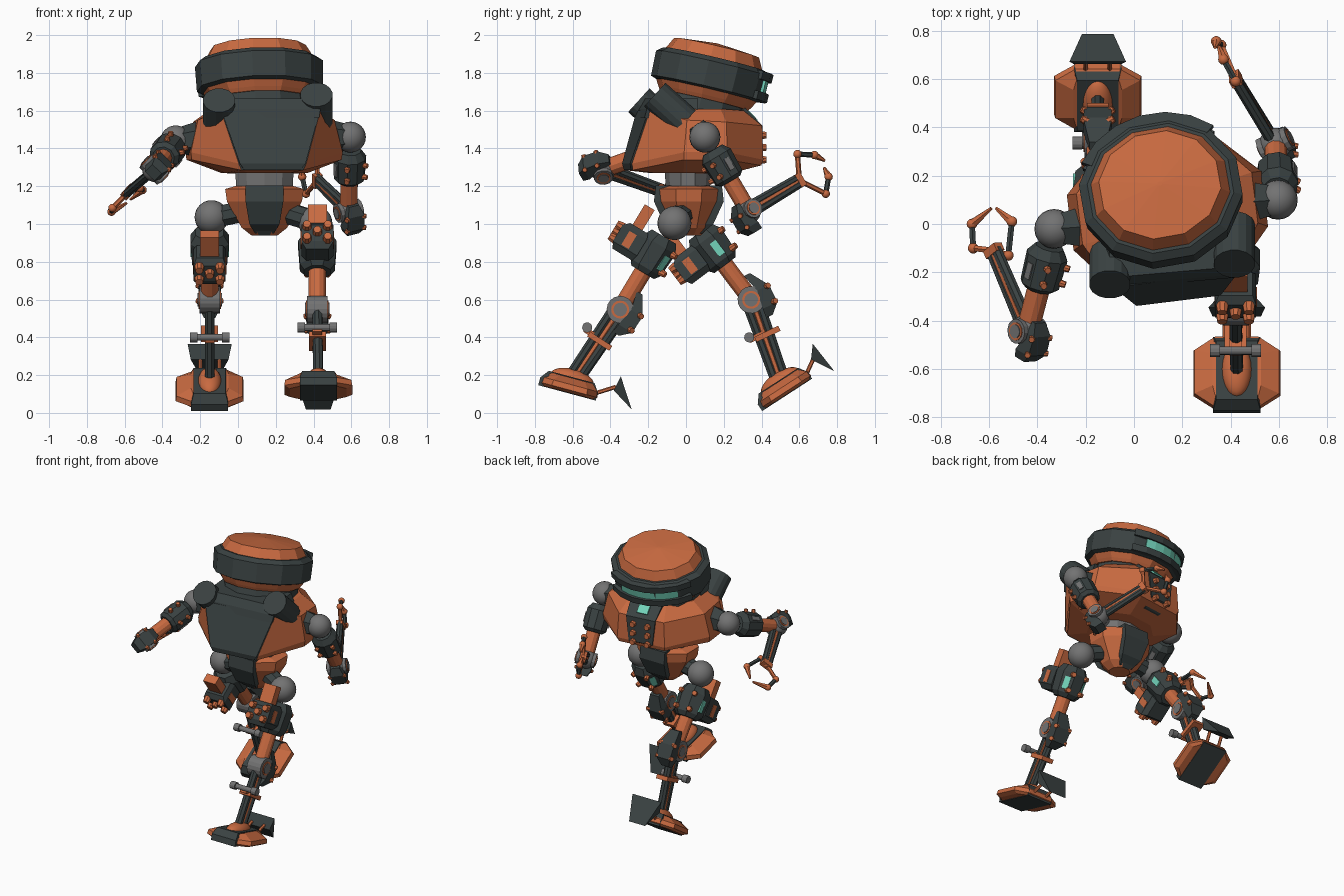
import bpy, bmesh, math
from mathutils import Matrix, Vector

if "Cube" in bpy.data.objects:
    bpy.data.objects.remove(bpy.data.objects["Cube"])

def material(name, col):
    m = bpy.data.materials.new(name)
    m.diffuse_color = (*col, 1)
    m.use_nodes = True
    m.node_tree.nodes["Principled BSDF"].inputs["Base Color"].default_value = m.diffuse_color
    return m

MATS = [material("orange paint", (0.58, 0.144, 0.052)),
        material("dark metal", (0.042, 0.054, 0.054)),
        material("grey steel", (0.17, 0.17, 0.17)),
        material("cyan glass", (0.17, 0.65, 0.49))]
ORANGE, DARK, GREY, CYAN = range(4)
I = Matrix.Identity(4)
V = Vector

def finish(name, bm, mat, M=I, rule=None, smooth=False):
    bmesh.ops.recalc_face_normals(bm, faces=bm.faces)
    for f in bm.faces:
        f.material_index = rule(f) if rule else mat
        f.smooth = smooth
    me = bpy.data.meshes.new(name)
    bm.to_mesh(me)
    bm.free()
    for m in MATS:
        me.materials.append(m)
    ob = bpy.data.objects.new(name, me)
    ob.matrix_world = M
    bpy.context.collection.objects.link(ob)

def loft(name, rings, mat, M=I, rule=None):
    bm = bmesh.new()
    rows = [[bm.verts.new(p) for p in r] for r in rings]
    n = len(rows[0])
    for a, b in zip(rows, rows[1:]):
        for i in range(n):
            bm.faces.new((a[i], a[(i + 1) % n], b[(i + 1) % n], b[i]))
    bm.faces.new(rows[0])
    bm.faces.new(rows[-1])
    finish(name, bm, mat, M, rule)

def ring(z, rx, ry=None, n=12):
    ry = ry or rx
    return [V((rx * math.cos((i + .5) * math.tau / n), ry * math.sin((i + .5) * math.tau / n), z))
            for i in range(n)]

def lathe(name, prof, mat, M=I, n=12):
    loft(name, [ring(z, r, n=n) for z, r in prof], mat, M)

def rect(z, hx, y0, y1):
    return [V((-hx, y0, z)), V((hx, y0, z)), V((hx, y1, z)), V((-hx, y1, z))]

def mirrored(pts):
    # right half outline (rear to front) closed by its mirror image
    return [V(p) for p in pts] + [V((-x, y, z)) for x, y, z in reversed(pts)]

def box(name, c, s, mat, M=I):
    s = V(s) / 2
    loft(name, [rect(z, s.x, -s.y, s.y) for z in (-s.z, s.z)], mat, M @ Matrix.Translation(c))

def tube(name, p, q, r, mat, M=I, r2=None, n=12):
    p, q = V(p), V(q)
    d = q - p
    T = M @ Matrix.Translation(p) @ d.to_track_quat('Z', 'Y').to_matrix().to_4x4()
    lathe(name, [(0, r), (d.length, r if r2 is None else r2)], mat, T, n)

def ball(name, c, r, mat, M=I, scale=(1, 1, 1)):
    bm = bmesh.new()
    bmesh.ops.create_uvsphere(bm, u_segments=20, v_segments=12, radius=r)
    finish(name, bm, mat, M @ Matrix.Translation(c) @ Matrix.Diagonal((*scale, 1)), smooth=True)

def knob(p, d, M=I, r=.022):
    p, d = V(p), V(d).normalized()
    tube("knob", p - d * .02, p + d * .02, r, ORANGE, M, r * .75, 8)

def arc(name, r0, r1, z0, z1, half, mat, M):
    # curved strip centred on +y
    rings = []
    for i in range(7):
        a = math.radians(90 - half + half * i / 3)
        e = V((math.cos(a), math.sin(a), 0))
        rings.append([e * r + V((0, 0, z)) for r, z in ((r0, z0), (r1, z0), (r1, z1), (r0, z1))])
    loft(name, rings, mat, M)

def place(p, ax=0, az=0):
    return (Matrix.Translation(p) @ Matrix.Rotation(math.radians(az), 4, 'Z')
            @ Matrix.Rotation(math.radians(ax), 4, 'X'))

# head, tilted, with a dark band and a glass visor
H = place((.113, .128, 1.79), -13.5, 10) @ Matrix.Diagonal((1.02, .92, 1, 1))
lathe("head_cap", [(.07, .30), (.085, .285), (.148, .25), (.17, .01)], ORANGE, H)
lathe("head_band", [(-.085, .30), (-.075, .33), (.06, .335), (.085, .30)], DARK, H)
lathe("head_base", [(-.14, .26), (-.12, .275), (-.08, .30)], ORANGE, H)
lathe("neck", [(-.30, .23), (-.24, .265), (-.135, .25)], DARK, H)
V4 = H @ Matrix.Rotation(math.radians(6), 4, 'Z')
arc("visor_glass", .30, .334, -.035, .03, 36, CYAN, V4)
for z in (-.078, .03):
    arc("visor_lip", .30, .352, z, z + .045, 52, DARK, V4)

# torso with a flat dark rear face
T = place((.14, .04, 0), 0, 7)
loft("torso", [mirrored([(.11, -.22, 1.27), (.22, -.08, 1.27), (.22, .08, 1.27), (.10, .17, 1.265)]),
               mirrored([(.165, -.345, 1.285), (.40, -.10, 1.34), (.40, .13, 1.34), (.17, .34, 1.31)]),
               mirrored([(.18, -.35, 1.32), (.405, -.10, 1.38), (.405, .13, 1.38), (.18, .35, 1.34)]),
               mirrored([(.265, -.265, 1.60), (.365, -.08, 1.55), (.365, .13, 1.54), (.17, .345, 1.52)]),
               mirrored([(.25, -.24, 1.62), (.27, -.07, 1.61), (.27, .11, 1.61), (.14, .25, 1.60)])],
     ORANGE, T, rule=lambda f: DARK if f.normal.y < -.75 else ORANGE)
loft("back_collar", [rect(1.56, .265, -.285, 0), rect(1.61, .275, -.272, 0), rect(1.665, .255, -.24, 0)],
     DARK, place((.14, .04, 0), 0, 5))
loft("back_plate", [rect(1.285, .15, -.352, -.2), rect(1.32, .175, -.36, -.2), rect(1.60, .262, -.272, -.2)], DARK, T)
loft("chest_panel", [rect(1.29, .07, 0, .28), rect(1.34, .09, 0, .357), rect(1.52, .11, 0, .355),
                     rect(1.615, .12, 0, .26)], DARK, T)
box("chest_light", (0, 0, 0), (.08, .016, .075), CYAN, T @ place((0, .306, 1.572), 45))
for sx in (-.055, .055):
    for z in (1.34, 1.405, 1.47):
        knob((sx, .36, z), (0, 1, 0), T, .025)
for tip in ((-.10, -.25, 1.655), (.415, -.165, 1.685)):
    p = V(tip)
    tube("exhaust_pipe", p + V((0, .16, -.145)), p, .086, DARK, n=16)

# waist and pelvis
loft("waist", [ring(1.15, .155, .115, 10), ring(1.33, .165, .125, 10)], GREY, place((.14, .01, 0)))
P = place((.14, .015, 0))
loft("pelvis", [ring(.94, .075, .07, 8), ring(.98, .13, .11, 8), ring(1.12, .215, .175, 8),
                ring(1.185, .225, .18, 8), ring(1.20, .17, .15, 8)], ORANGE, P,
     rule=lambda f: DARK if abs(f.normal.y) > 1.5 * abs(f.normal.x) and abs(f.normal.z) < .93 else ORANGE)
for s in (-1, 1):
    loft("pelvis_panel", [rect(z, w, min(0, s * d), max(0, s * d)) for z, w, d in
                          ((.95, .05, .07), (1.0, .08, .13), (1.12, .10, .185), (1.205, .10, .175))], DARK, P)

def leg(hip, thigh_a, shin_a, foot_a, foot, side, toe_a, light_a):
    # thigh
    L = place(hip, thigh_a)
    ball("hip_ball", (-side * .01, .01, 0), .09, GREY, L)
    tube("hip_axle", hip, V((.14 + side * .05, .01, 1.08)), .06, DARK, n=8)
    lathe("thigh_shell", [(-.31, .075), (-.28, .10), (-.14, .11), (-.09, .08)], DARK, L, 8)
    tube("thigh_tube", (0, 0, -.28), (0, 0, -.54), .048, ORANGE, L)
    for s in (-1, 1):
        R = Matrix.Rotation(math.radians(s * light_a), 4, 'Z')
        box("thigh_light", (s * .0965, 0 if light_a else .022, -.215), (.012, .04, .085), CYAN, L @ R)
        for z in (-.15, -.26):
            knob((s * .05, .092, z), (s * .4, 1, 0), L)
    # thruster pod behind the thigh
    loft("thruster_pod", [rect(-.285, .06, -.20, -.08), rect(-.25, .085, -.22, -.07),
                          rect(-.15, .085, -.22, -.07), rect(-.12, .07, -.19, -.08)], DARK, L)
    box("pod_tube", (0, -.145, -.10), (.10, .06, .21), ORANGE, L)
    for s in (-1, 1):
        box("pod_strip", (s * .083, -.15, -.20), (.01, .045, .085), ORANGE, L)
    for x, z in ((-.055, -.16), (.055, -.16), (0, -.195), (-.055, -.235), (.055, -.235)):
        knob((x, -.23, z), (0, -1, 0), L, .028)
    # knee
    K = place(L @ V((0, 0, -.54)), shin_a)
    tube("knee_disc", (-.055, 0, 0), (.055, 0, 0), .072, GREY, K, n=18)
    for s in (-1, 1):
        tube("knee_ring", (s * .05, 0, 0), (s * .059, 0, 0), .048, ORANGE, K, n=16)
        tube("knee_cap", (s * .05, 0, 0), (s * .064, 0, 0), .036, GREY, K, n=16)
    loft("knee_guard", [rect(-.12, .03, .03, .07), rect(-.07, .055, .035, .12),
                        rect(.03, .06, .05, .12), rect(.13, .035, .02, .055)], DARK, K)
    for s in (-1, 1):
        for z in (-.06, .03):
            knob((s * .05, .105, z), (s, .6, 0), K, .02)
    # shin rods with a clamp
    end = K.inverted() @ V(foot)
    for y, r, m in ((-.032, .027, DARK), (.032, .027, DARK), (0, .022, ORANGE)):
        tube("shin_rod", (0, y, -.03), end + V((0, y * .8, .02)), r, m, K, n=8)
    box("shin_clamp", (0, 0, -.20), (.09, .14, .03), ORANGE, K)
    box("clamp_arm", (0, -.06, -.19), (.05, .08, .03), ORANGE, K)
    tube("clamp_bar", (-.08, -.095, -.175), (.08, -.095, -.175), .018, GREY, K)
    for s in (-1, 1):
        tube("bar_end", (s * .065, -.095, -.175), (s * .105, -.095, -.175), .027, GREY, K)
    # foot
    F = place(foot, foot_a)
    wing = lambda z, w, l: mirrored([(.09, -l, z), (w, -l * .62, z), (w, l * .62, z), (.09, l, z)])
    loft("foot_wings", [wing(-.055, .15, .14), wing(-.04, .18, .155), wing(-.01, .175, .15),
                        wing(.025, .10, .11)], ORANGE, F)
    loft("foot_core", [rect(-.058, .098, -.165, .15), rect(-.015, .098, -.165, .15),
                       rect(.03, .085, -.13, .12)], DARK, F)
    ball("ankle_dome", (0, 0, .02), .062, ORANGE, F, (1, 1.9, .85))
    # toe flap on two rods
    for s in (-1, 1):
        tube("toe_rod", (s * .05, .14, -.02), (s * .05, .235, .04), .011, ORANGE, F, n=6)
    tri = [(-.015, -.06, .10), (.01, .02, .117), (.095, -.145, .065)]
    loft("toe_flap", [[V((s * w, y, z)) for y, z, w in tri] for s in (-1, 1)], DARK,
         F @ place((0, .237, .08), toe_a))

leg((.42, -.07, 1.01), -31, -33, -15, (.425, -.608, .16), 1, 6, 45)
leg((-.15, .02, 1.03), 37, 25.5, 33, (-.15, .51, .148), -1, -22, 0)

def frame(p, q, hint):
    # z runs from q back to p, y leans toward the hint
    z = (V(p) - V(q)).normalized()
    x = V(hint).cross(z).normalized()
    return Matrix.Translation(p) @ Matrix((x, z.cross(x), z)).transposed().to_4x4()

def arm(sh, root, elbow, wrist, fingers):
    sh, elbow, wrist = V(sh), V(elbow), V(wrist)
    tube("shoulder_block", root, sh, .10, DARK, r2=.065, n=6)
    ball("shoulder_ball", sh, .082, GREY)
    # upper arm
    U = frame(sh, elbow, elbow - wrist)
    n = (elbow - sh).length
    lathe("upper_arm_shell", [(-.27, .06), (-.25, .083), (-.12, .088), (-.08, .06)], DARK, U, 10)
    tube("upper_arm_tube", (0, 0, -.25), (0, 0, -n), .047, ORANGE, U)
    for s in (-1, 1):
        box("arm_vent", (s * .082, 0, -.185), (.012, .03, .07), GREY, U)
        for z in (-.15, -.22):
            knob((s * .05, .068, z), (s * .7, 1, 0), U, .018)
    # elbow
    E = U @ Matrix.Translation((0, 0, -n))
    ball("elbow_ball", (0, 0, 0), .068, GREY, E)
    tube("elbow_axle", (-.066, 0, 0), (.066, 0, 0), .052, GREY, E)
    for s in (-1, 1):
        tube("elbow_ring", (s * .06, 0, 0), (s * .070, 0, 0), .038, ORANGE, E)
        tube("elbow_cap", (s * .06, 0, 0), (s * .074, 0, 0), .029, GREY, E)
    loft("elbow_guard", [rect(-.115, .035, 0, .06), rect(-.075, .052, .01, .09),
                         rect(.01, .048, .045, .09), rect(.06, .03, .04, .06)], DARK, E)
    for s in (-1, 1):
        for z in (-.07, 0):
            knob((s * .043, .078, z), (s, .8, 0), E, .016)
    # forearm rods
    A = frame(elbow, wrist, sh - elbow)
    m = (wrist - elbow).length
    for y in (-.024, .024):
        tube("forearm_rod", (0, y, 0), (0, y * .7, -m), .023, DARK, A, n=8)
    tube("forearm_core", (0, 0, -.02), (0, 0, -m - .01), .02, ORANGE, A, n=8)
    box("wrist", (0, 0, -m), (.045, .075, .035), ORANGE, A)
    # claw fingers
    for pts in fingers:
        chain = [wrist] + [V(p) for p in pts]
        for i, (a, b) in enumerate(zip(chain, chain[1:])):
            last = i == len(pts) - 1
            tube("finger", a, b, .021 if last else .014, DARK if i == 1 else ORANGE,
                 r2=.007 if last else .014, n=6)
            ball("finger_joint", a, .022, ORANGE)

arm((.595, .10, 1.46), (.46, .09, 1.46), (.585, .33, 1.07), (.42, .60, 1.23),
    [[(.42, .59, 1.37), (.37, .68, 1.365), (.35, .735, 1.335)],
     [(.36, .74, 1.16), (.34, .755, 1.25), (.335, .73, 1.30)]])
arm((-.33, -.02, 1.44), (-.19, -.01, 1.45), (-.44, -.44, 1.29), (-.58, -.11, 1.17),
    [[(-.665, -.10, 1.085), (-.67, .0, 1.065), (-.59, .065, 1.11)],
     [(-.52, -.13, 1.19), (-.505, .01, 1.18), (-.57, .065, 1.13)]])
